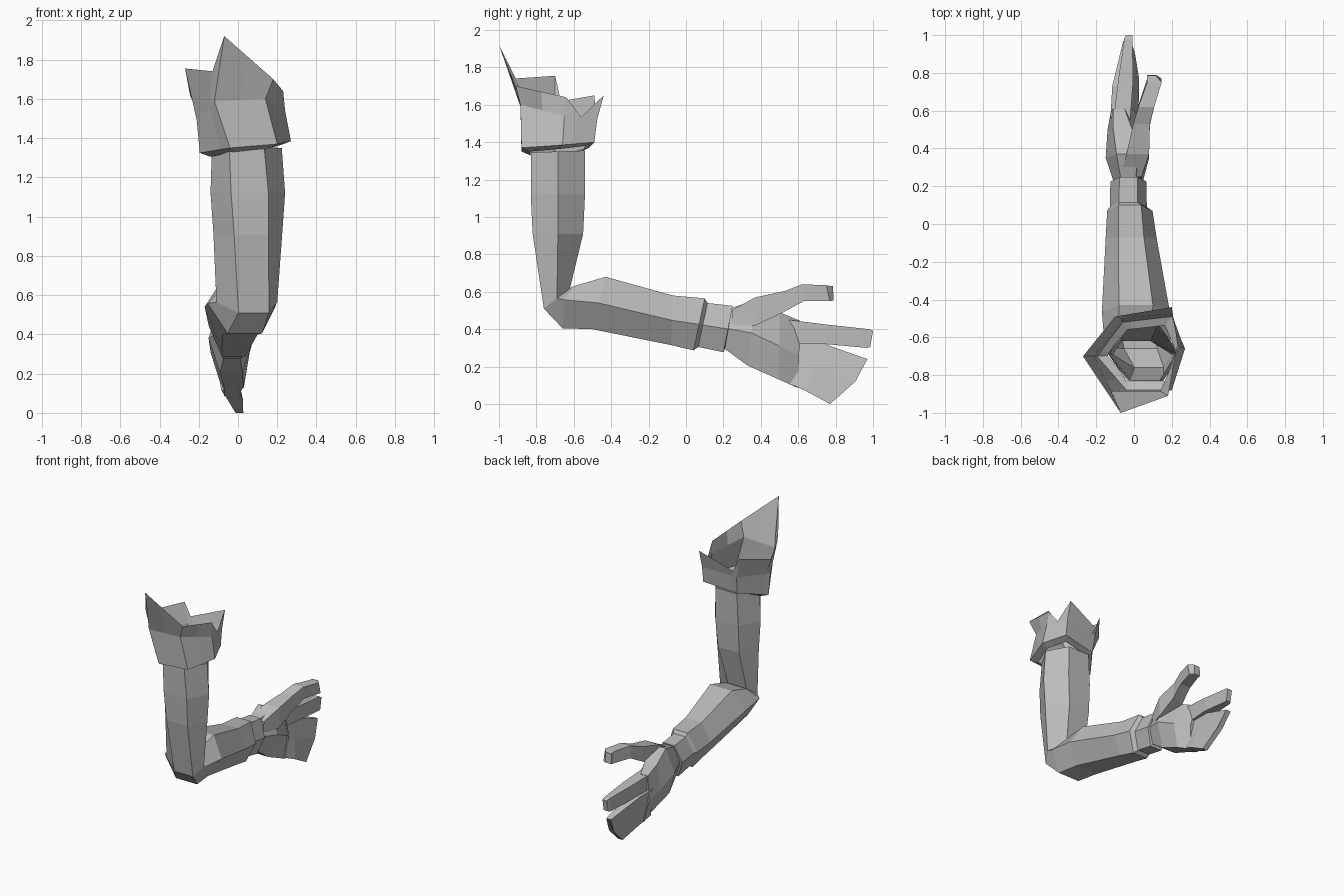
import bpy
import bmesh
from mathutils import Vector

cube = bpy.data.objects.get("Cube")
if cube:
    bpy.data.objects.remove(cube, do_unlink=True)

grey = bpy.data.materials.new("plain grey")
grey.use_nodes = True
colour = (0.5, 0.5, 0.5, 1)
grey.diffuse_color = colour
grey.node_tree.nodes["Principled BSDF"].inputs["Base Color"].default_value = colour

# Cross-sections: u runs across x, v runs from the outer to the inner side of the arm
HEX = [(1, 0), (.5, 1), (-.5, 1), (-1, 0), (-.5, -1), (.5, -1)]
SLAB = [(1, 0), (1, 1), (-1, 1), (-1, 0), (-1, -1), (1, -1)]


def skin(name, rings, open_start=False, open_end=False):
    """Join equal-length rings of points into a flat-shaded skin."""
    bm = bmesh.new()
    loops = [[bm.verts.new(p) for p in ring] for ring in rings]
    n = len(loops[0])
    for a, b in zip(loops, loops[1:]):
        for i in range(n):
            j = (i + 1) % n
            bm.faces.new((a[i], a[j], b[j], b[i]))
    if not open_start:
        bm.faces.new(loops[0][::-1])
    if not open_end:
        bm.faces.new(loops[-1])
    bmesh.ops.recalc_face_normals(bm, faces=bm.faces)
    mesh = bpy.data.meshes.new(name)
    bm.to_mesh(mesh)
    bm.free()
    mesh.materials.append(grey)
    obj = bpy.data.objects.new(name, mesh)
    bpy.context.collection.objects.link(obj)


def section(profile, outer, inner, centre, half, lean=0, bulge=(0, 0)):
    """Place a profile between two side-view points; lean shifts x along v,
    bulge shifts the middle points in y and z."""
    o, i = Vector(outer), Vector(inner)
    points = []
    for u, v in profile:
        p = o.lerp(i, (v + 1) / 2)
        if v == 0:
            p += Vector(bulge)
        points.append((centre + u * half + v * lean, p.x, p.y))
    return points


def limb(name, profile, stations, hollow=False):
    skin(name, [section(profile, *s) for s in stations], open_start=hollow)


# Upper arm, elbow, forearm and wrist band as one bent, hollow skin
limb("arm", HEX, [
    ((-.83, 1.345), (-.54, 1.355), .045, .178),
    ((-.83, 1.12), (-.54, 1.12), .05, .19, -.01),
    ((-.82, .91), (-.55, .91), .05, .175, -.018),
    ((-.76, .51), (-.62, .62), .045, .155, -.035),
    ((-.66, .405), (-.6, .63), .02, .175, -.015, (-.02, .04)),
    ((-.5, .4), (-.43, .68), .01, .18),
    ((-.08, .315), (-.07, .58), -.015, .135),
    ((.04, .287), (.1, .565), -.022, .12),
    ((.065, .305), (.115, .54), -.03, .098),
    ((.2, .277), (.25, .525), -.03, .095),
    ((.21, .3), (.245, .505), -.03, .075),
], hollow=True)

# Palm, with its back towards -x
limb("palm", HEX, [
    ((.2, .3), (.23, .51), -.03, .075),
    ((.33, .205), (.37, .555), -.035, .115),
    ((.5, .13), (.5, .49), -.04, .1, -.02),
    ((.6, .085), (.61, .445), -.06, .06, -.02),
])

# Pointing finger
limb("index_finger", SLAB, [
    ((.55, .32), (.55, .45), -.065, .045),
    ((.75, .32), (.75, .425), -.045, .04),
    ((.97, .3), (.98, .4), -.03, .022),
    ((.985, .305), (1, .39), -.025, .018),
])

# Remaining fingers held together as a thin fan
limb("joined_fingers", SLAB, [
    ((.54, .115), (.56, .335), -.06, .045, -.02),
    ((.64, .07), (.73, .325), -.045, .04, -.03),
    ((.77, 0), (.97, .24), -.015, .02, -.022, (.035, 0)),
])

# Thumb, growing out of the palm
limb("thumb", SLAB, [
    ((.24, .42), (.25, .505), -.015, .055),
    ((.37, .42), (.37, .57), .02, .06),
    ((.52, .49), (.53, .605), .04, .044),
    ((.63, .55), (.62, .64), .065, .042),
    ((.77, .55), (.75, .635), .108, .038),
    ((.79, .555), (.785, .63), .092, .024),
])

# Torn collar: thin hexagonal band whose upper edge rises to points
foot = [(-.04, -.88, 1.35), (.2, -.88, 1.37), (.27, -.66, 1.385),
        (.2, -.49, 1.4), (-.06, -.52, 1.37), (-.195, -.7, 1.325)]
waist = [(-.12, -.885, 1.59), (.14, -.885, 1.6), (.24, -.65, 1.54),
         (.2, -.475, 1.52), (-.07, -.5, 1.5), (-.21, -.7, 1.49)]
tips = [(-.07, -1, 1.92), (.18, -.91, 1.7), (.23, -.64, 1.64),
        (.2, -.44, 1.65), (-.1, -.49, 1.65), (-.27, -.7, 1.755)]
# How far along each side its notch lies, and how deep it is
notches = [(.5, 0), (.5, 0), (.4, .11), (.85, .1), (.85, .12), (.7, .13)]


def doubled(points, depth=0):
    """Add a point along every side, lowered by its notch when depth is 1."""
    result = []
    for k, (along, drop) in enumerate(notches):
        a, b = Vector(points[k]), Vector(points[(k + 1) % 6])
        result += [a, a.lerp(b, along) - Vector((0, 0, drop * depth))]
    return result


# The band's underside closes in to meet the arm
low = doubled(foot)
hem = [Vector((.045 + (p.x - .045) * .77, -.685 + (p.y + .685) * .76, p.z - .02))
       for p in low]
skin("torn_collar", [hem, low, doubled(waist), doubled(tips, 1)],
     open_start=True, open_end=True)
